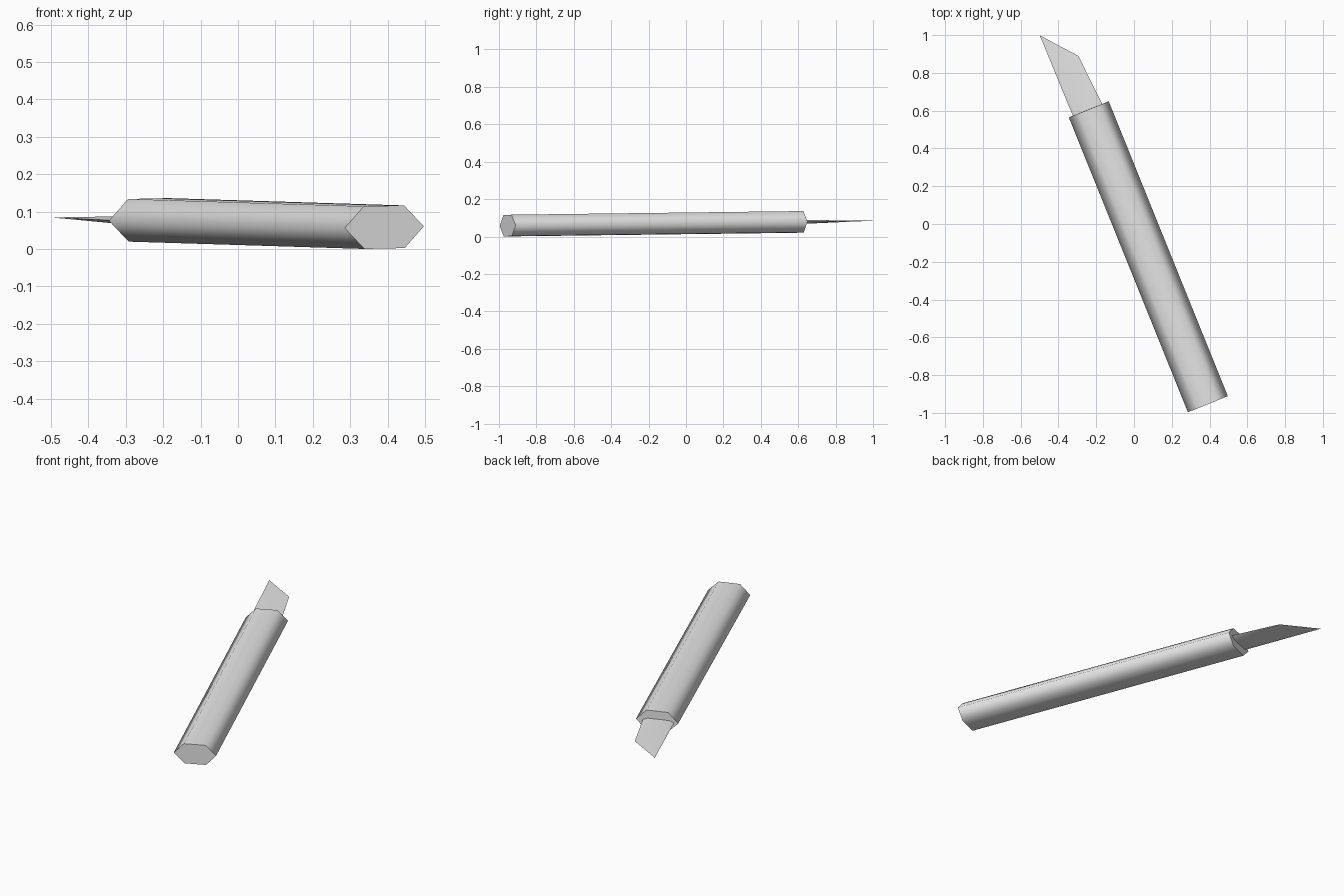
import bpy, bmesh, math
from mathutils import Matrix, Vector

if "Cube" in bpy.data.objects:
    bpy.data.objects.remove(bpy.data.objects["Cube"])

grey = bpy.data.materials.new("plain_grey")
grey.use_nodes = True
grey.diffuse_color = (0.8, 0.8, 0.8, 1)
grey.node_tree.nodes["Principled BSDF"].inputs["Base Color"].default_value = grey.diffuse_color

LENGTH = 1.683
# Local frame: y runs from the butt to the blade, lying askew with a slight tilt and roll
pose = (Matrix.Translation((0.391, -0.9535, 0.0585))
        @ Matrix.Rotation(math.radians(22), 4, "Z")
        @ Matrix.Rotation(0.0116, 4, "X")
        @ Matrix.Rotation(-0.02, 4, "Y"))


def hexagon(bm, y, left, right, bevel, half):
    """Flattened hexagon ring, pointed at left and right."""
    pts = [(left, 0), (left + bevel, half), (right - bevel, half),
           (right, 0), (right - bevel, -half), (left + bevel, -half)]
    return [bm.verts.new((x, y, z)) for x, z in pts]


def finish(bm, name, caps):
    """Smooth sides, flat sharp-edged caps."""
    for face in bm.faces:
        face.smooth = face not in caps
    for cap in caps:
        for edge in cap.edges:
            edge.smooth = False
    bmesh.ops.recalc_face_normals(bm, faces=bm.faces)
    mesh = bpy.data.meshes.new(name)
    bm.to_mesh(mesh)
    bm.free()
    mesh.materials.append(grey)
    obj = bpy.data.objects.new(name, mesh)
    obj.matrix_world = pose
    bpy.context.collection.objects.link(obj)


# Handle: flattened hexagonal bar
bm = bmesh.new()
butt, nose = [hexagon(bm, y, -0.114, 0.114, 0.056, 0.057) for y in (0, LENGTH)]
for i in range(6):
    j = (i + 1) % 6
    bm.faces.new((butt[i], butt[j], nose[j], nose[i]))
finish(bm, "handle", [bm.faces.new(butt), bm.faces.new(nose)])

# Blade: thin hexagonal root tapering to a slanted cutting edge
bm = bmesh.new()
root = hexagon(bm, LENGTH - 0.001, -0.091, 0.077, 0.026, 0.011)
tip = bm.verts.new((-0.094, LENGTH + 0.461, 0.003))
shoulder = bm.verts.new((0.055, LENGTH + 0.283, 0.002))
left, top_l, top_r, right, low_r, low_l = root
for verts in ((top_l, top_r, shoulder, tip), (low_l, low_r, shoulder, tip),
              (left, top_l, tip), (left, low_l, tip),
              (right, top_r, shoulder), (right, low_r, shoulder)):
    bm.faces.new(verts)
cap = bm.faces.new(root)
for a, b in ((left, tip), (right, shoulder), (tip, shoulder)):
    bm.edges.get((a, b)).smooth = False
finish(bm, "blade", [cap])
